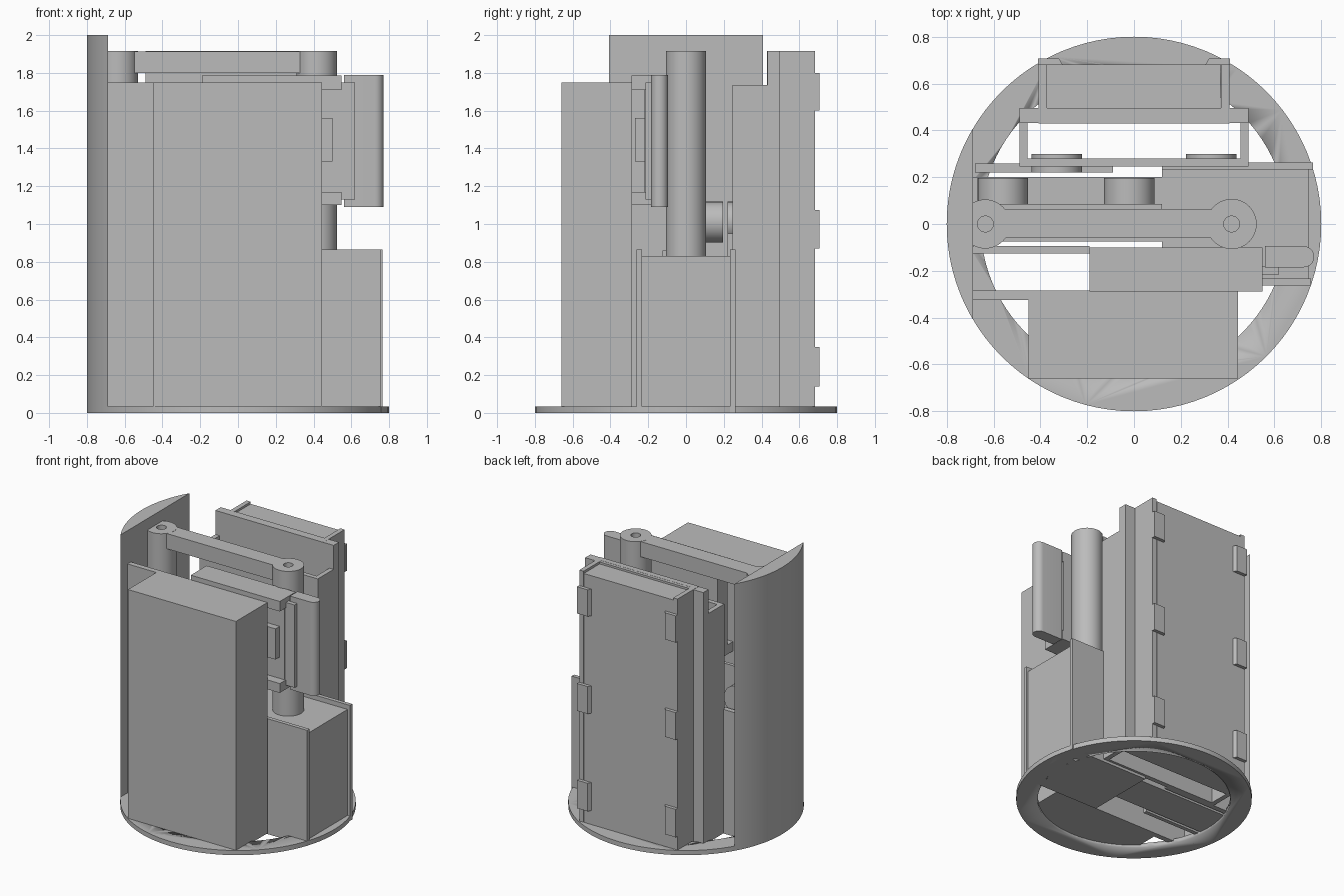
import bpy, bmesh, math
from mathutils import Matrix

cube = bpy.data.objects.get("Cube")
if cube:
    bpy.data.objects.remove(cube, do_unlink=True)

grey = bpy.data.materials.new("plain_grey")
grey.use_nodes = True
grey.diffuse_color = (0.5, 0.5, 0.5, 1)
grey.node_tree.nodes["Principled BSDF"].inputs["Base Color"].default_value = (0.5, 0.5, 0.5, 1)


def finish(name, bm, smooth=False):
    bmesh.ops.recalc_face_normals(bm, faces=bm.faces)
    mesh = bpy.data.meshes.new(name)
    bm.to_mesh(mesh)
    bm.free()
    ob = bpy.data.objects.new(name, mesh)
    bpy.context.collection.objects.link(ob)
    mesh.materials.append(grey)
    if smooth:
        bpy.ops.object.select_all(action='DESELECT')
        ob.select_set(True)
        bpy.context.view_layer.objects.active = ob
        bpy.ops.object.shade_smooth_by_angle(angle=math.radians(30))
    return ob


def prism(name, pts, z0, z1, smooth=False):
    bm = bmesh.new()
    face = bm.faces.new([bm.verts.new((x, y, z0)) for x, y in pts])
    top = bmesh.ops.extrude_face_region(bm, geom=[face])["geom"]
    verts = [v for v in top if isinstance(v, bmesh.types.BMVert)]
    bmesh.ops.translate(bm, verts=verts, vec=(0, 0, z1 - z0))
    return finish(name, bm, smooth)


def box(name, x, y, z):
    return prism(name, [(x[0], y[0]), (x[1], y[0]), (x[1], y[1]), (x[0], y[1])], *z)


def arc(cx, cy, r, a0, a1, n):
    angles = [math.radians(a0 + (a1 - a0) * i / n) for i in range(n + 1)]
    return [(cx + r * math.cos(a), cy + r * math.sin(a)) for a in angles]


def post(name, x, y, r, z0, z1, n=48):
    return prism(name, arc(x, y, r, 0, 360, n)[:-1], z0, z1, True)


def drum(name, x, z, r, y0, y1):
    # Cylinder lying along y
    bm = bmesh.new()
    m = Matrix.Translation((x, (y0 + y1) / 2, z)) @ Matrix.Rotation(math.pi / 2, 4, 'X')
    bmesh.ops.create_cone(bm, cap_ends=True, segments=40, radius1=r, radius2=r,
                          depth=y1 - y0, matrix=m)
    return finish(name, bm, True)


def cut(ob, cutter):
    mod = ob.modifiers.new("hole", 'BOOLEAN')
    mod.operation = 'DIFFERENCE'
    mod.solver = 'EXACT'
    mod.object = cutter
    cutter.hide_render = True
    cutter.hide_viewport = True
    cutter.display_type = 'WIRE'
    bpy.context.view_layer.objects.active = ob
    bpy.context.view_layer.update()
    result = bpy.data.meshes.new_from_object(ob.evaluated_get(bpy.context.evaluated_depsgraph_get()))
    ob.modifiers.remove(mod)
    ob.data = result
    bpy.data.objects.remove(cutter, do_unlink=True)


# Base ring and tall curved side wall
ring = post("base_ring", 0, 0, 0.8, 0, 0.035, 96)
cut(ring, post("ring_cutter", 0, 0, 0.655, -0.1, 0.1, 96))
prism("curved_side_wall", arc(0, 0, 0.8, 149.3, 210.7, 24), 0, 2, True)

# Front housing and its supporting partitions
box("front_housing", (-0.45, 0.445), (-0.66, -0.285), (0.02, 1.75))
box("front_partition", (-0.69, -0.45), (-0.325, -0.285), (0.02, 1.75))
box("middle_partition", (-0.69, -0.19), (-0.125, -0.095), (0.02, 0.86))

# Slide case: recessed body between two flanges, with grip plate
box("slide_case_body", (-0.19, 0.54), (-0.22, -0.1), (1.1, 1.785))
for name, z in (("lower_flange", (1.1, 1.17)), ("upper_flange", (1.71, 1.785))):
    box(name, (-0.19, 0.548), (-0.288, -0.1), z)
box("grip_tongue", (0.53, 0.62), (-0.215, -0.18), (1.13, 1.75))
box("slide_button", (0.4, 0.5), (-0.27, -0.2), (1.33, 1.56))
prism("grip_plate", [(0.56, -0.185)] + arc(0.725, -0.14, 0.045, -90, 90, 12) + [(0.56, -0.095)],
      1.09, 1.79, True)

# Lower right battery tray
box("tray_core", (0.12, 0.745), (-0.233, 0.233), (0.0, 0.83))
box("tray_front_wall", (0.12, 0.757), (-0.262, -0.233), (0.0, 0.865))
box("tray_back_wall", (0.12, 0.765), (0.233, 0.262), (0.0, 0.865))

# Left inner block and lying drums
box("left_inner_block", (-0.69, 0.12), (-0.075, 0.2), (0.02, 0.83))
box("left_back_plate", (-0.68, -0.09), (0.22, 0.258), (0.02, 0.95))
box("drum_mount", (-0.68, 0.12), (0.06, 0.085), (0.8, 1.2))
for x in (-0.56, -0.02):
    drum("lying_drum", x, 1.01, 0.108, 0.08, 0.197)

# Two posts joined by a link bar, with pin holes
for name, x, r in (("right_post", 0.417, 0.107), ("left_post", -0.635, 0.105)):
    ob = post(name, x, 0, r, 0.82, 1.915)
    cut(ob, post("pin_cutter", x, 0, 0.034, 1.8, 2.0, 24))
box("link_bar", (-0.55, 0.33), (-0.06, 0.065), (1.8, 1.914))

# Back frame: open channel in front of a drilled plate
plate = box("back_frame_plate", (-0.49, 0.49), (0.432, 0.495), (0.02, 1.915))
for x in (-0.3, 0.3):
    cut(plate, drum("plate_cutter", x, 1.8, 0.055, 0.4, 0.46))
box("frame_front_wall", (-0.49, 0.49), (0.245, 0.28), (0.02, 1.735))
for s in (-1, 1):
    box("frame_side_wall", sorted((s * 0.455, s * 0.49)), (0.245, 0.44), (0.02, 1.735))
    drum("frame_roller", s * 0.33, 1.01, 0.108, 0.22 if s < 0 else 0.27, 0.3)

# Back cover with raised rim and clips
box("cover_core", (-0.375, 0.37), (0.47, 0.682), (0.02, 1.9))
box("cover_front_rim", (-0.408, 0.405), (0.43, 0.472), (0.02, 1.916))
for s in (-1, 1):
    box("cover_side_rim", sorted((s * 0.372, s * 0.407)), (0.43, 0.682), (0.02, 1.916))
    for z in ((0.14, 0.35), (0.87, 1.075), (1.6, 1.8)):
        a, b = s * 0.305, s * 0.41
        prism("cover_clip", [(a, 0.68), (b, 0.68), (b, 0.707), (s * 0.32, 0.707)], *z)
